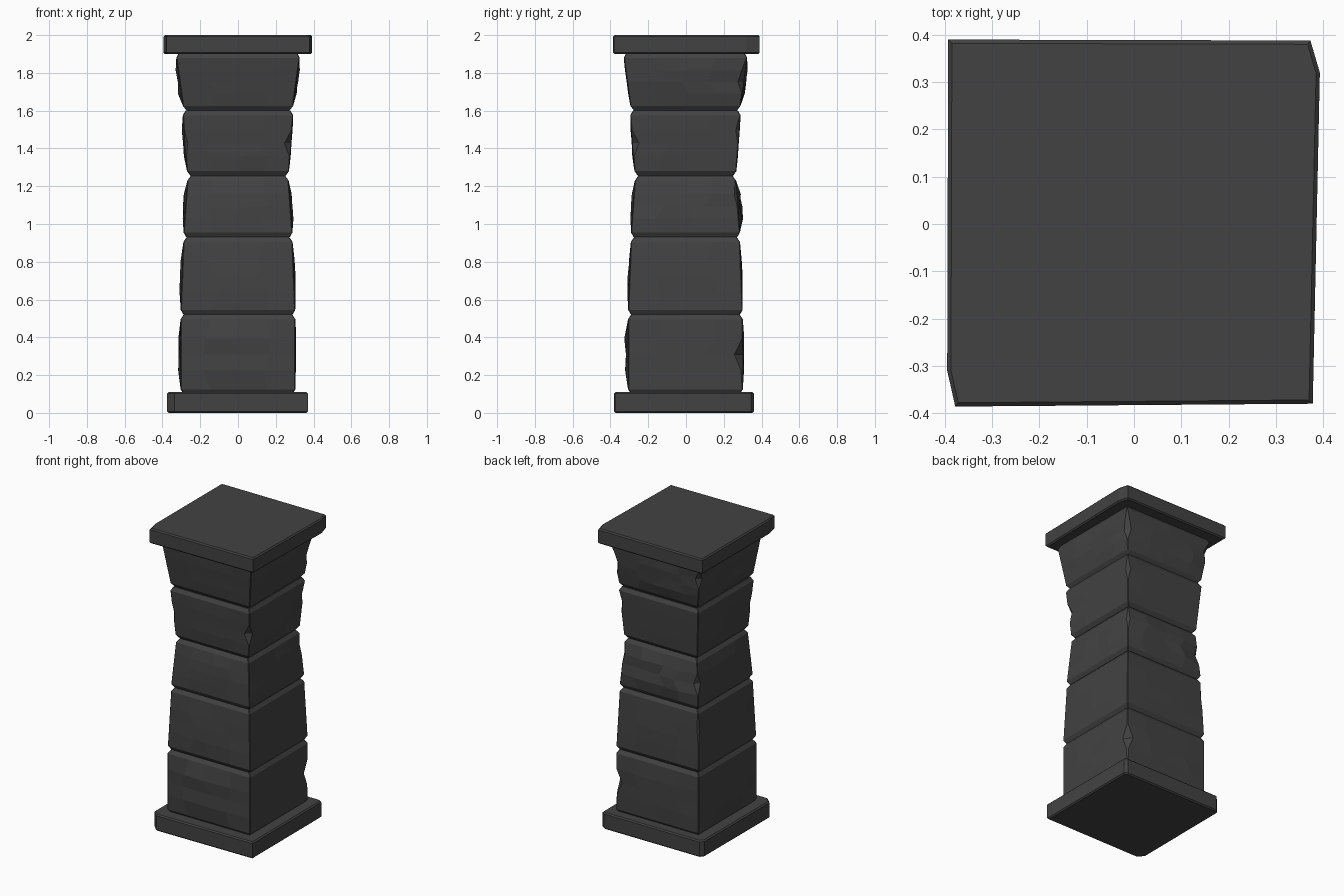
import bpy, bmesh, random
from mathutils import Vector

if "Cube" in bpy.data.objects:
    bpy.data.objects.remove(bpy.data.objects["Cube"])

random.seed(7)
stone = bpy.data.materials.new("dark_stone")
stone.diffuse_color = (0.055, 0.055, 0.055, 1)
stone.use_nodes = True
stone.node_tree.nodes["Principled BSDF"].inputs["Base Color"].default_value = stone.diffuse_color

NORMALS = [Vector(v) for v in ((0, -1, 0), (1, 0, 0), (0, 1, 0), (-1, 0, 0))]
TANGENTS = [Vector(v) for v in ((1, 0, 0), (0, 1, 0), (-1, 0, 0), (0, -1, 0))]


def loft(name, rings, bevel=0):
    """Skin matching closed rings into a capped, flat-shaded solid."""
    bm = bmesh.new()
    loops = [[bm.verts.new(p) for p in ring] for ring in rings]
    n = len(loops[0])
    for a, b in zip(loops, loops[1:]):
        for i in range(n):
            j = (i + 1) % n
            bm.faces.new((a[i], a[j], b[j], b[i]))
    ends = [bm.faces.new(loops[0][::-1]), bm.faces.new(loops[-1])]
    if bevel:
        edges = list({e for f in ends for e in f.edges})
        bmesh.ops.bevel(bm, geom=edges, offset=bevel, segments=1, affect='EDGES')
    bmesh.ops.recalc_face_normals(bm, faces=bm.faces[:])
    mesh = bpy.data.meshes.new(name)
    bm.to_mesh(mesh)
    bm.free()
    obj = bpy.data.objects.new(name, mesh)
    mesh.materials.append(stone)
    bpy.context.collection.objects.link(obj)


def slab(name, outline, z0, z1):
    loft(name, [[(x, y, z) for x, y in outline] for z in (z0, z1)], 0.008)


def block(name, z0, z1, h0, h1, bulge, chips):
    """Rough block. bulge: front, right, back, left. chips: {(corner, level): depth}."""
    lip = 0.025
    levels = [z0, z0 + lip] + [z0 + (z1 - z0) * f for f in (0.3, 0.5, 0.7)] + [z1 - lip, z1]
    rings = []
    for lv, z in enumerate(levels):
        h = h0 + (h1 - h0) * (z - z0) / (z1 - z0)
        h -= 0.016 if lv in (0, 6) else 0        # mortar groove
        cut = [chips.get((c, lv), 0.004) for c in range(4)]
        ring = []
        for k in range(4):
            a, b = -h + cut[k], h - cut[(k + 1) % 4]
            ring.append(NORMALS[k] * h + TANGENTS[k] * a)
            for t in (0.25, 0.5, 0.75):
                out = 0
                if 2 <= lv <= 4:
                    out = bulge[k] * random.uniform(0.35, 1)
                    t += random.uniform(-0.08, 0.08)
                ring.append(NORMALS[k] * (h + out) + TANGENTS[k] * (a + (b - a) * t))
            ring.append(NORMALS[k] * h + TANGENTS[k] * b)
        rings.append([p + Vector((0, -0.003, z)) for p in ring])
    loft(name, rings)


# Plinth and capstone with knocked-off corners
slab("plinth", [(-.335, -.38), (.37, -.375), (.37, .345), (.35, .36),
                (-.35, .36), (-.372, .335), (-.375, -.34)], 0, 0.11)
slab("capstone", [(-.378, -.386), (.378, -.38), (.393, .32), (.373, .388),
                  (-.393, .39), (-.395, -.31)], 1.9, 2.0)

# Five shaft blocks, corners numbered anticlockwise from front left
block("shaft_block_1", 0.10, 0.52, 0.304, 0.304, (.02, .005, .008, .013),
      {(2, 3): .045, (2, 2): .01})
block("shaft_block_2", 0.52, 0.93, 0.304, 0.288, (.01, .012, .007, .012), {(3, 4): .01})
block("shaft_block_3", 0.93, 1.255, 0.29, 0.266, (.012, .012, .024, .014),
      {(3, 3): .03, (2, 4): .015})
block("shaft_block_4", 1.255, 1.60, 0.268, 0.294, (.006, .003, .002, .012),
      {(1, 3): .035, (0, 3): .015, (2, 4): .02})
block("shaft_block_5", 1.60, 1.905, 0.288, 0.33, (.003, .012, .015, .018),
      {(3, 4): .03, (2, 3): .03, (2, 4): .02})
